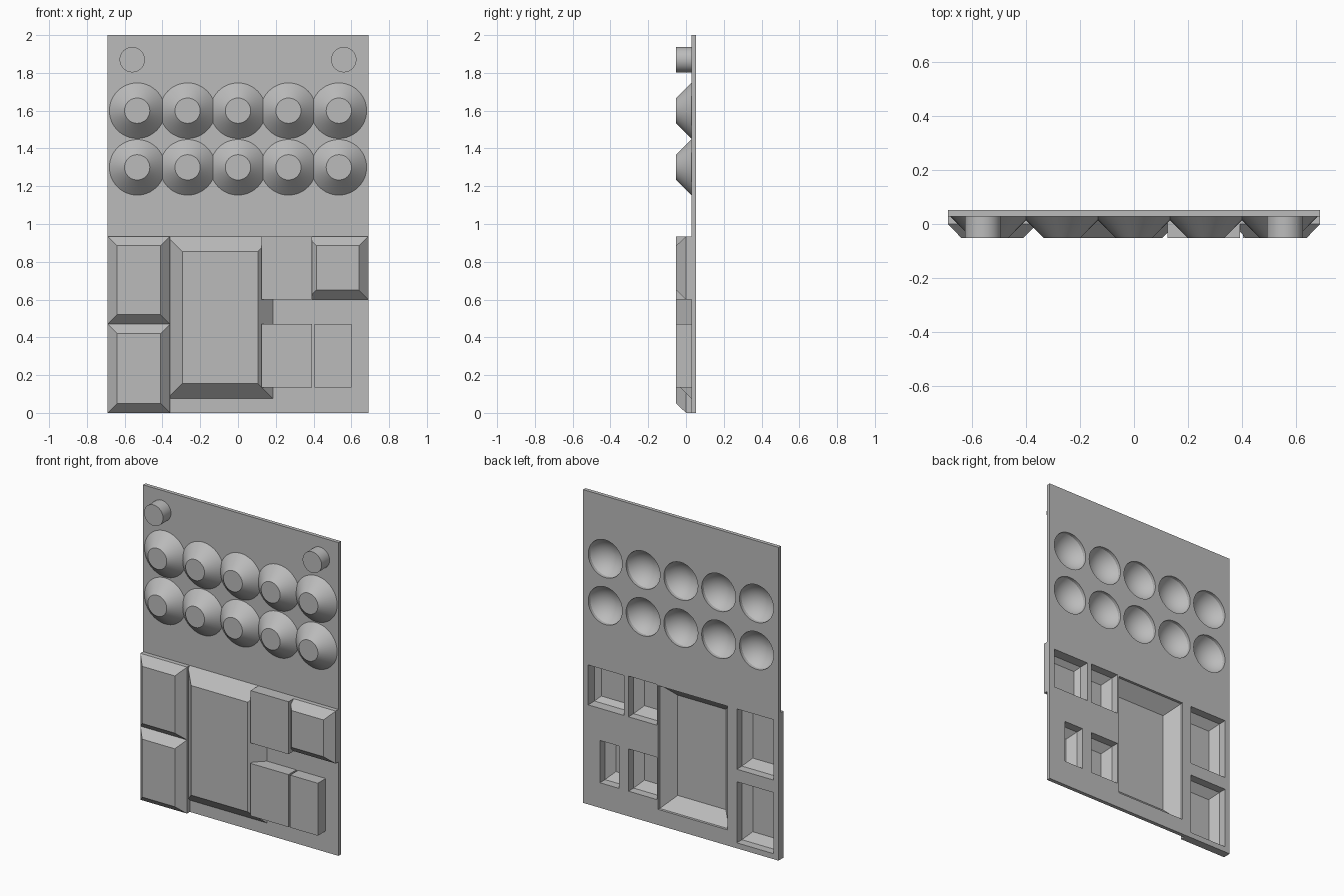
import bpy, bmesh
from math import sin, cos, asin, pi, radians

if "Cube" in bpy.data.objects:
    bpy.data.objects.remove(bpy.data.objects["Cube"], do_unlink=True)

BACK, FACE, FRONT, FLOOR = 0.052, 0.028, -0.052, -0.038

grey = bpy.data.materials.new("plain grey")
grey.use_nodes = True
grey.diffuse_color = (0.5, 0.5, 0.5, 1)
grey.node_tree.nodes["Principled BSDF"].inputs["Base Color"].default_value = grey.diffuse_color


def rect(box, y, inset=0.0):
    x0, x1, z0, z1 = box
    x0, x1, z0, z1 = x0 + inset, x1 - inset, z0 + inset, z1 - inset
    return [(x0, y, z0), (x1, y, z0), (x1, y, z1), (x0, y, z1)]


def circle(x, z, r, y, n=48):
    return [(x + r * cos(2 * pi * i / n), y, z + r * sin(2 * pi * i / n)) for i in range(n)]


def loft(bm, rings):
    """Closed solid through a stack of rings."""
    loops = [[bm.verts.new(p) for p in ring] for ring in rings]
    n = len(loops[0])
    for a, b in zip(loops, loops[1:]):
        for i in range(n):
            bm.faces.new((a[i], a[(i + 1) % n], b[(i + 1) % n], b[i]))
    bm.faces.new(loops[0])
    bm.faces.new(loops[-1])


def make(name, *solids):
    bm = bmesh.new()
    for rings in solids:
        loft(bm, rings)
    bmesh.ops.recalc_face_normals(bm, faces=bm.faces)
    mesh = bpy.data.meshes.new(name)
    bm.to_mesh(mesh)
    bm.free()
    mesh.materials.append(grey)
    obj = bpy.data.objects.new(name, mesh)
    bpy.context.collection.objects.link(obj)
    return obj


parts, wells = [], []


def add(name, rings):
    parts.append(make(name, rings))


def rect_well(box, rim, inset):
    wells.append([rect(box, BACK + 0.02), rect(box, rim), rect(box, FLOOR, inset)])


# Backing plate
add("plate", [rect((-0.69, 0.69, 0, 2), BACK), rect((-0.69, 0.69, 0, 2), FACE)])

# Two rows of conical cups with domed hollows
R = 0.138
for row, z in enumerate((1.6, 1.3)):
    for col in range(5):
        x = (col - 2) * 0.267
        add(f"cup_{row + 1}_{col + 1}", [circle(x, z, 0.147, FACE), circle(x, z, 0.067, FRONT)])
        wide = asin(0.12 / R)
        dome = [circle(x, z, R * sin(wide * t / 8), FLOOR + R - R * cos(wide * t / 8))
                for t in (8, 7, 6, 5, 4, 3, 2, 1, 0.2)]
        wells.append([circle(x, z, 0.12, BACK + 0.02)] + dome)

# Round pegs
for side, x in (("right", -0.56), ("left", 0.56)):
    add(f"peg_{side}", [circle(x, 1.87, 0.067, FACE), circle(x, 1.87, 0.067, FRONT)])

# Small bevelled trays
for name, box, rim, inset in (
        ("tray_right_upper", (-0.69, -0.36, 0.47, 0.935), 0.0, 0.05),
        ("tray_right_lower", (-0.69, -0.36, 0, 0.47), 0.0, 0.05),
        ("tray_left_upper", (0.365, 0.69, 0.6, 0.935), -0.012, 0.03)):
    add(name, [rect(box, FACE), rect(box, 0.0), rect(box, FRONT, 0.05)])
    x0, x1, z0, z1 = box
    rect_well((x0 + 0.035, x1 - 0.035, z0 + 0.035, z1 - 0.045), rim, inset)

# Large sloped tray
big = (-0.375, 0.185, 0.075, 0.935)
add("large_tray", [rect(big, FACE), rect(big, FRONT, 0.08)])
rect_well((-0.33, 0.16, 0.1, 0.89), 0.036, 0.075)

# Straight-sided compartments
for name, box, hole in (
        ("compartment_upper", (0.125, 0.393, 0.6, 0.935), (0.17, 0.37, 0.635, 0.895)),
        ("compartment_lower_inner", (0.125, 0.393, 0.135, 0.47), (0.17, 0.37, 0.16, 0.43)),
        ("compartment_lower_outer", (0.405, 0.6, 0.135, 0.47), (0.438, 0.572, 0.16, 0.43))):
    add(name, [rect(box, FACE), rect(box, FRONT)])
    rect_well(hole, 0.0, 0.05)

# Hollow every part from the back
cutter = make("well_cutter", *wells)
cutter.hide_render = True
for obj in parts:
    bpy.ops.object.select_all(action="DESELECT")
    bpy.context.view_layer.objects.active = obj
    obj.select_set(True)
    if not obj.name.startswith("peg"):
        mod = obj.modifiers.new("wells", "BOOLEAN")
        mod.operation = "DIFFERENCE"
        mod.solver = "EXACT"
        mod.object = cutter
        bpy.ops.object.modifier_apply(modifier=mod.name)
    bpy.ops.object.shade_smooth_by_angle(angle=radians(25))
bpy.data.objects.remove(cutter, do_unlink=True)
